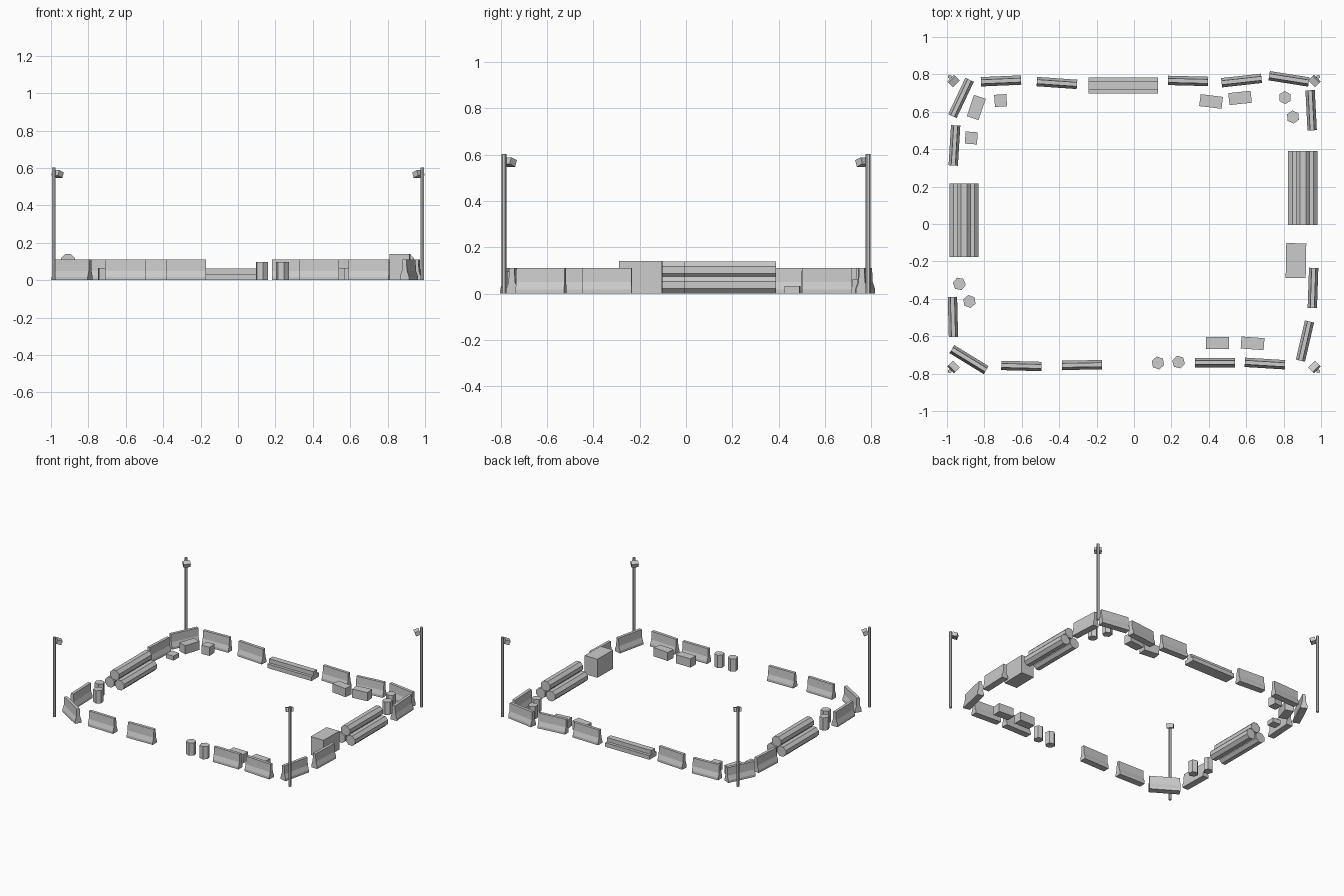
import bpy, bmesh
from math import radians, cos, sin, pi, atan2
from mathutils import Matrix, Euler

if "Cube" in bpy.data.objects:
    bpy.data.objects.remove(bpy.data.objects["Cube"])


def prism(name, profile, length, loc, deg=0):
    """Extrude a (side, height) outline along local x, centred, then turn about z."""
    bm = bmesh.new()
    ends = [[bm.verts.new((s * length / 2, -y, z)) for y, z in profile] for s in (-1, 1)]
    n = len(profile)
    bm.faces.new(ends[0])
    bm.faces.new(ends[1][::-1])
    for i in range(n):
        j = (i + 1) % n
        bm.faces.new((ends[0][i], ends[1][i], ends[1][j], ends[0][j]))
    bmesh.ops.recalc_face_normals(bm, faces=bm.faces)
    return finish(name, bm, loc, (0, 0, radians(deg)))


def finish(name, bm, loc, rot):
    me = bpy.data.meshes.new(name)
    bm.to_mesh(me)
    bm.free()
    ob = bpy.data.objects.new(name, me)
    ob.location = loc
    ob.rotation_euler = rot
    bpy.context.collection.objects.link(ob)
    return ob


def box(name, size, loc, rot=(0, 0, 0)):
    bm = bmesh.new()
    bmesh.ops.create_cube(bm, size=1, matrix=Matrix.Diagonal((*size, 1)))
    return finish(name, bm, loc, rot)


def drum(name, sides, r, h, x, y, deg=0):
    bm = bmesh.new()
    bmesh.ops.create_cone(bm, cap_ends=True, segments=sides, radius1=r, radius2=r, depth=h)
    return finish(name, bm, (x, y, h / 2), (0, 0, radians(deg)))


# Concrete road barriers around the perimeter: x, y, angle
half = [(0.025, 0), (0.025, 0.018), (0.014, 0.05), (0.011, 0.11)]
barrier_profile = half + [(-y, z) for y, z in reversed(half)]
barriers = [
    (0.433, -0.741, 0), (0.70, -0.746, -3.5), (-0.278, -0.754, 1), (-0.602, -0.759, -1.5),
    (-0.882, -0.725, -31.5), (-0.968, -0.497, 91.5), (-0.96, 0.42, 86.5), (-0.925, 0.674, 64.7),
    (-0.711, 0.765, 2.5), (-0.412, 0.754, -4), (0.289, 0.765, -1.5), (0.575, 0.767, 6.3),
    (0.829, 0.776, -9), (0.947, 0.608, 93), (0.957, -0.342, 88), (0.914, -0.626, 77),
]
for x, y, a in barriers:
    prism("barrier", barrier_profile, 0.215, (x, y, 0), a)

# Stacks of three octagonal pipes on the left and right
R = 0.04
octagon = [(R * cos(pi / 8 + i * pi / 4), R * sin(pi / 8 + i * pi / 4)) for i in range(8)]
for sx, sy in ((-0.909, 0.02), (0.903, 0.192)):
    for dx, z in ((-0.0415, 0.037), (0.0415, 0.037), (0, 0.102)):
        prism("pipe", octagon, 0.395, (sx + dx, sy, z), 90)

# Low stepped beam stack at the back
box("beam_base", (0.37, 0.086, 0.031), (-0.057, 0.74, 0.0155))
box("beam_top", (0.37, 0.043, 0.031), (-0.057, 0.74, 0.0465))

# Crates: width, depth, height, x, y, angle
crates = [
    (0.123, 0.064, 0.065, 0.447, -0.637, 0), (0.123, 0.064, 0.065, 0.634, -0.638, -4),
    (0.12, 0.064, 0.065, 0.412, 0.655, -7), (0.12, 0.064, 0.065, 0.567, 0.674, 6),
    (0.12, 0.066, 0.065, -0.843, 0.623, 71.5), (0.065, 0.065, 0.065, -0.713, 0.66, 4),
    (0.065, 0.065, 0.033, -0.87, 0.46, -4), (0.107, 0.186, 0.14, 0.866, -0.196, -1),
]
for w, d, h, x, y, a in crates:
    box("crate", (w, d, h), (x, y, h / 2), (0, 0, radians(a)))

# Six-sided barrels
for x, y, a in ((0.128, -0.743, 10), (0.238, -0.738, 15), (-0.934, -0.32, 20),
                (-0.88, -0.414, 10), (0.807, 0.676, 0), (0.85, 0.572, 5)):
    drum("barrel", 6, 0.035, 0.096, x, y, a)

# Corner light poles with lamps tilted down toward the centre
for sx in (-1, 1):
    for sy in (-1, 1):
        drum("light_pole", 6, 0.0105, 0.602, sx * 0.985, sy * 0.787)
        yaw = atan2(-sy, -sx)
        box("lamp", (0.036, 0.05, 0.03), (sx * 0.965, sy * 0.764, 0.568),
            Euler((0, radians(20), yaw)))
